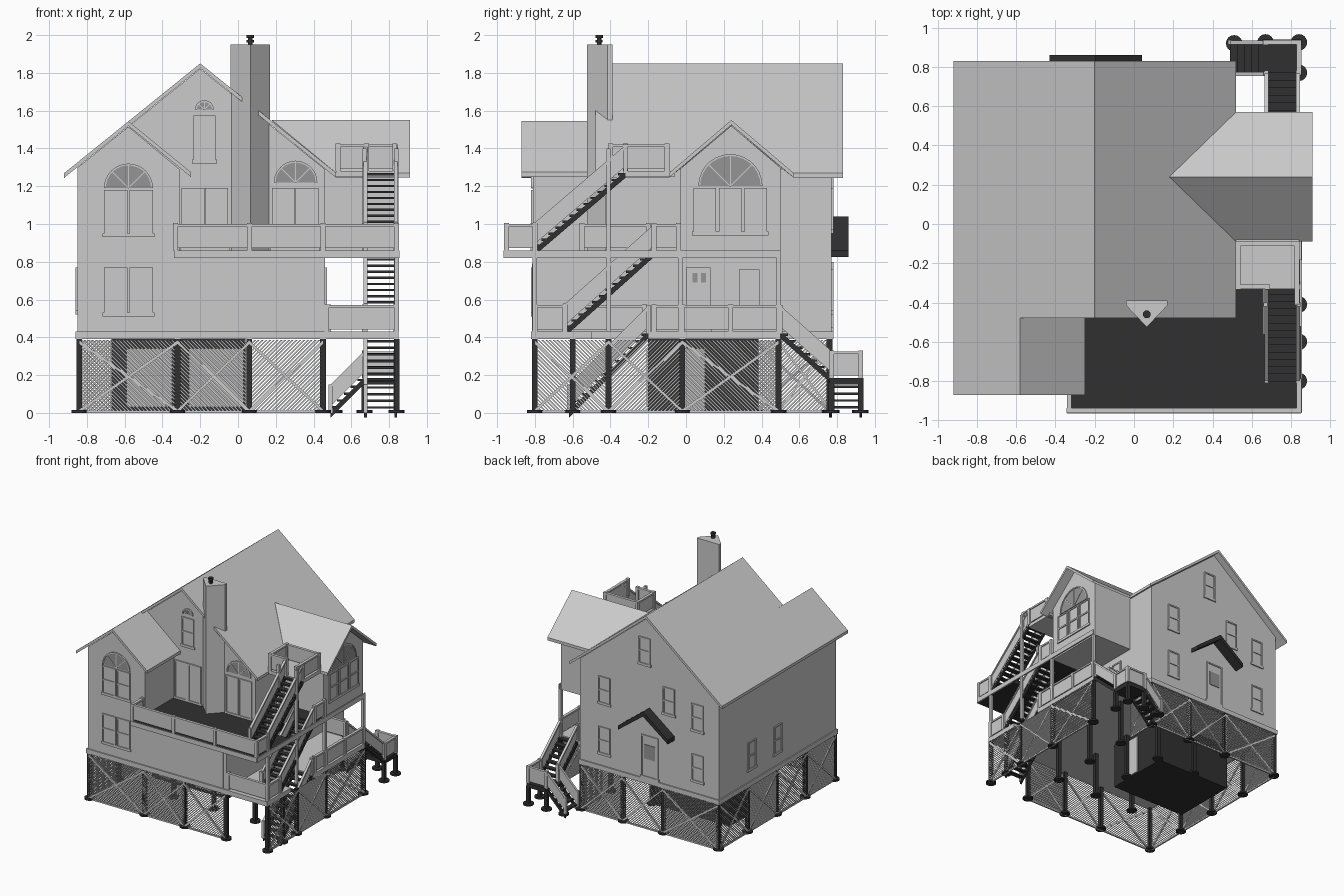
import bpy, bmesh, math
from mathutils import Vector as V

if "Cube" in bpy.data.objects:
    bpy.data.objects.remove(bpy.data.objects["Cube"])

dark = bpy.data.materials.new("dark_timber")
dark.diffuse_color = (0.03, 0.03, 0.03, 1)
dark.use_nodes = True
dark.node_tree.nodes["Principled BSDF"].inputs["Base Color"].default_value = dark.diffuse_color
glass = bpy.data.materials.new("glass_grey")
glass.diffuse_color = (0.3, 0.3, 0.3, 1)
glass.use_nodes = True
glass.node_tree.nodes["Principled BSDF"].inputs["Base Color"].default_value = glass.diffuse_color

# ---- helpers: every piece is a (polygon, extrusion vector) prism ----
def part(name, prisms, mat=None):
    bm = bmesh.new()
    for pts, vec in prisms:
        a = [bm.verts.new(p) for p in pts]
        b = [bm.verts.new(V(p) + V(vec)) for p in pts]
        bm.faces.new(a)
        bm.faces.new(b[::-1])
        for i in range(len(a)):
            j = (i + 1) % len(a)
            bm.faces.new((a[i], b[i], b[j], a[j]))
    bmesh.ops.recalc_face_normals(bm, faces=bm.faces)
    me = bpy.data.meshes.new(name)
    bm.to_mesh(me)
    bm.free()
    ob = bpy.data.objects.new(name, me)
    bpy.context.collection.objects.link(ob)
    if mat:
        me.materials.append(mat)
    return ob

def box(x0, x1, y0, y1, z0, z1):
    return [(x0, y0, z0), (x1, y0, z0), (x1, y1, z0), (x0, y1, z0)], (0, 0, z1 - z0)

def bar(p, q, h, t):
    """Upright strip of height h and thickness t between two points, may slope."""
    p, q = V(p), V(q)
    n = V((-(q - p).y, (q - p).x, 0)).normalized() * t
    o, up = n / 2, V((0, 0, h))
    return [p - o, q - o, q - o + up, p - o + up], n

def disc(x, y, r, z0, z1, n=16):
    return [(x + r * math.cos(k * math.tau / n), y + r * math.sin(k * math.tau / n), z0)
            for k in range(n)], (0, 0, z1 - z0)

def post(x, y, z0, z1, w=0.03):
    return box(x - w / 2, x + w / 2, y - w / 2, y + w / 2, z0, z1)

def rail(name, pts, z):
    out = [post(x, y, z, z + 0.145, 0.026) for x, y in pts]
    for a, b in zip(pts, pts[1:]):
        out += [bar((*a, z + 0.012), (*b, z + 0.012), 0.115, 0.008),
                bar((*a, z + 0.127), (*b, z + 0.127), 0.014, 0.024)]
    part(name, out)

def stair(name, lo, hi, w=0.16, n=12):
    lo, hi = V(lo), V(hi)
    d = hi - lo
    flat = V((d.x, d.y, 0))
    s = V((-d.y, d.x, 0)).normalized() * w / 2
    steps, rails = [], []
    for i in range(n):
        c = lo + flat * ((i + 0.5) / n) + V((0, 0, d.z * (i + 1) / n - 0.012))
        steps.append(bar(c - s, c + s, 0.012, flat.length / n * 1.1))
    for k in (-1, 1):
        dz = V((0, 0, 1))
        a, b = lo + s * k, hi + s * k
        steps.append(bar(a - dz * 0.025, b - dz * 0.025, 0.035, 0.014))
        rails += [bar(a + dz * 0.035, b + dz * 0.035, 0.095, 0.006),
                  bar(a + dz * 0.13, b + dz * 0.13, 0.018, 0.02),
                  post(a.x, a.y, a.z, a.z + 0.15, 0.022), post(b.x, b.y, b.z, b.z + 0.15, 0.022)]
    part(name + "_steps", steps, dark)
    part(name + "_handrails", rails)

# ---- house body ----
part("ground_floor_walls", [box(-.85, .46, -.81, .77, .43, .83)])
part("floor_platform", [box(-.86, .47, -.82, .78, .39, .43)])
part("main_upper_walls", [([(-.85, -.42, .82), (.46, -.42, .82), (.46, -.42, 1.29),
     (-.2, -.42, 1.822), (-.85, -.42, 1.298)], (0, 1.19, 0))])
part("front_wing_walls", [([(-.85, -.81, .82), (-.31, -.81, .82), (-.31, -.81, 1.29),
     (-.58, -.81, 1.515), (-.85, -.81, 1.298)], (0, .4, 0))])
part("side_wing_walls", [([(.3, -.03, .82), (.3, .5, .82), (.3, .5, 1.298),
     (.3, .24, 1.52), (.3, -.03, 1.292)], (.53, 0, 0))])

# ---- roofs ----
T = (0, 0, -.025)
mz = lambda x: 1.85 - abs(x + .2) * .806
part("main_roof", [
    ([(x, y, mz(x)) for x, y in ((-.92, -.87), (-.58, -.87), (-.58, -.48), (-.2, -.48), (-.2, .83), (-.92, .83))], T),
    ([(x, y, mz(x)) for x, y in ((-.2, -.48), (.52, -.48), (.52, -.09), (.18, .24), (.52, .57), (.52, .83), (-.2, .83))], T)])
part("front_wing_roof", [([(-.58, -.87, 1.544), (-.25, -.87, 1.275), (-.25, -.42, 1.275), (-.58, -.42, 1.544)], T)])
part("side_wing_roof", [([(.18, .24, 1.55), (.91, .24, 1.55), (.91, y, 1.27), (.52, y, 1.27)], T) for y in (-.09, .57)])
part("back_door_canopy", [([(-.195, .76, 1.04), (x, .76, .86), (x, .76, .825), (-.195, .76, 1.0)], (0, .1, 0))
                          for x in (-.43, .04)], dark)

# ---- chimney ----
part("chimney", [([(-.04, -.39, .86), (.17, -.39, .86), (.17, -.415, .86), (.065, -.525, .86),
                   (-.04, -.415, .86)], (0, 0, 1.09))])
part("chimney_flue", [disc(.065, -.46, .012, 1.95, 1.985), disc(.065, -.46, .019, 1.962, 1.975),
                      disc(.065, -.46, .02, 1.985, 2.0)], dark)

# ---- windows and doors, placed in wall coordinates (u along wall, z up) ----
WALLS = {"front": ((0, -.81), (1, 0), (0, -1)), "front_back": ((0, -.42), (1, 0), (0, -1)),
         "back": ((0, .77), (1, 0), (0, 1)), "left": ((-.85, 0), (0, 1), (-1, 0)),
         "wing": ((.83, 0), (0, 1), (1, 0)), "right": ((.46, 0), (0, 1), (1, 0))}
frames, panes, fans = [], [], []

def flat_poly(wall, pts, depth):
    o, u, n = WALLS[wall]
    return [(o[0] + u[0] * a, o[1] + u[1] * a, z) for a, z in pts], (n[0] * depth, n[1] * depth, 0)

def rect(wall, a, b, z0, z1, d):
    return flat_poly(wall, [(a, z0), (b, z0), (b, z1), (a, z1)], d)

def window(wall, a, b, z0, z1, sash=True):
    w = .011
    panes.append(rect(wall, a, b, z0, z1, .003))
    for r in ((a, a + w, z0, z1), (b - w, b, z0, z1), (a, b, z1 - w, z1), (a - .008, b + .008, z0 - .01, z0 + w)):
        frames.append(rect(wall, *r, .01))
    if sash:
        m = (z0 + z1) / 2
        frames.append(rect(wall, a, b, m - .006, m + .006, .01))

def fan(wall, c, z, r, n=14):
    arc = [(math.cos(math.pi * k / n), math.sin(math.pi * k / n)) for k in range(n + 1)]
    fans.append(flat_poly(wall, [(c + r * x, z + r * y) for x, y in arc], .004))
    for (x0, y0), (x1, y1) in zip(arc, arc[1:]):
        frames.append(flat_poly(wall, [(c + q * x, z + q * y) for q, x, y in
                      ((r, x0, y0), (r, x1, y1), (r - .01, x1, y1), (r - .01, x0, y0))], .01))
    for k in (1, 2, 3):
        t = math.pi * k / 4
        dx, dy = math.cos(t), math.sin(t)
        e = .003
        frames.append(flat_poly(wall, [(c - dy * e, z + dx * e), (c + dy * e, z - dx * e),
                      (c + r * dx + dy * e, z + r * dy - dx * e), (c + r * dx - dy * e, z + r * dy + dx * e)], .008))

for a in (-.71, -.575):                       # paired windows on the front wing
    window("front", a, a + .125, .52, .77)
    window("front", a, a + .125, .94, 1.18)
fan("front", -.58, 1.19, .13)
for a, b in ((-.3, .05), (.07, .43)):         # flat panels under the deck
    panes.append(rect("front", a, b, .435, .79, .004))
for a in (-.3, -.175, .18, .305):             # glazed deck doors
    window("front_back", a, a + .122, .865, 1.19, False)
fan("front_back", .305, 1.22, .115)
window("front_back", -.235, -.12, 1.33, 1.575)
fan("front_back", -.178, 1.605, .05)
for a in (.04, .175, .31):                    # triple window of the side wing
    window("wing", a, a + .12, .95, 1.19)
fan("wing", .235, 1.2, .17)
window("right", .0, .13, .44, .77, False)
for a in (.035, .08):
    fans.append(rect("right", a, a + .026, .69, .74, .008))
window("right", .28, .39, .52, .76)
for y in (.33, -.02):
    window("left", y - .055, y + .055, .53, .77)
for c, z in ((.23, .53), (.23, .96), (-.65, .53), (-.65, .96), (-.38, 1.03), (-.15, 1.4)):
    window("back", c - .055, c + .055, z, z + .23)
window("back", -.28, -.12, .44, .8, False)
fans.append(rect("back", -.25, -.15, .6, .72, .008))
part("window_frames", frames)
part("window_panes", panes)
part("fan_lights", fans, glass)

# ---- decks and railings ----
part("lower_deck", [box(.46, .67, -.82, .5, .39, .43), box(.67, .85, -.82, -.5, .39, .43),
                    box(.67, .85, -.2, .5, .39, .43)])
part("upper_deck", [box(-.34, .67, -.96, -.42, .82, .86), box(.46, .67, -.42, -.03, .82, .86),
                    box(.67, .85, -.96, -.52, .82, .86), box(.67, .85, -.17, -.03, .82, .86)], dark)
part("upper_deck_edge", [box(-.34, .85, -.965, -.958, .82, .86), box(.845, .855, -.96, .5, .82, .86)])
part("lookout_platform", [box(.52, .84, -.33, -.06, 1.25, 1.28)])
rail("upper_front_railing", [(-.33, -.81), (-.33, -.95), (.06, -.95), (.45, -.95), (.84, -.95), (.84, -.8)], .86)
rail("upper_side_railing", [(.84, -.17), (.84, -.04)], .86)
rail("upper_stair_guard", [(.67, -.55), (.67, -.2)], .86)
rail("lower_front_railing", [(.47, -.8), (.84, -.8), (.84, -.64)], .43)
rail("lower_side_railing", [(.84, -.17), (.84, -.02), (.84, .235), (.84, .49)], .43)
rail("lower_back_railing", [(.48, .49), (.67, .49)], .43)
rail("lower_stair_guard", [(.67, -.64), (.67, -.22)], .43)
rail("lookout_railing", [(.68, -.32), (.53, -.32), (.53, -.1), (.83, -.1), (.83, -.4)], 1.28)

# ---- stairs ----
stair("ground_stair", (.755, -.62, 0), (.755, -.2, .42))
stair("middle_stair", (.755, -.64, .43), (.755, -.17, .85), n=13)
stair("lookout_stair", (.755, -.8, .86), (.755, -.32, 1.27), n=13)
stair("rear_stair", (.755, .77, .18), (.755, .5, .42), n=7)
stair("rear_lower_stair", (.49, .845, 0), (.67, .845, .18), n=5)
part("rear_landing", [box(.67, .85, .76, .94, .15, .185)], dark)
rail("rear_landing_railing", [(.67, .925), (.84, .925), (.84, .77)], .185)

# ---- stilts ----
stilts = [(x, y) for x in (-.84, -.32, .06, .45) for y in (-.8, -.41, -.02, .37, .76)]
stilts += [(.84, y) for y in (-.8, -.6, -.41, -.02, .49)]
rear = [(.51, .92), (.67, .925), (.84, .925), (.84, .77)]
part("stilts", [post(x, y, 0, .39) for x, y in stilts] + [post(x, y, 0, .16) for x, y in rear[1:]], dark)
part("stilt_feet", [disc(x, y, .042, 0, .014) for x, y in stilts + rear], dark)
part("deck_posts", [post(.84, y, .43, .82, .024) for y in (-.8, -.41, -.03, .49)] +
     [post(x, -.41, .86, 1.4, .022) for x in (.67, .84)])

# ---- slatted screens between the stilts ----
def screen(a, b, flip, H=.385, step=.02):
    a, b = (V((*b, 0)), V((*a, 0))) if flip else (V((*a, 0)), V((*b, 0)))
    L = (b - a).length
    u, up, out = (b - a).normalized(), V((0, 0, 1)), []
    n = V((-u.y, u.x, 0)) * .005
    for k in range(int((L + H) / step)):
        c = -H + (k + .5) * step
        t0, t1 = max(0, c), min(L, c + H)
        if t1 - t0 > .005:
            p, q = a + u * t0 + up * (t0 - c), a + u * t1 + up * (t1 - c)
            w = u * .005
            out.append(([p - w, p + w, q + w, q - w], n))
    m = V((0, 0, H - .02))                    # braces and top/bottom strips
    return out + [bar(a, b + m, .018, .012), bar(b, a + m, .018, .012), bar(a, b, .012, .012)]

slats, xs, ys = [], (-.84, -.32, .06, .45), (-.8, -.41, -.02, .37, .76)
for i, (p, q) in enumerate(zip(xs, xs[1:])):
    slats += screen((p, -.81), (q, -.81), i != 2) + screen((p, .77), (q, .77), i == 1)
for i, (p, q) in enumerate(zip(ys, ys[1:])):
    slats += screen((-.85, p), (-.85, q), i % 2 == 0)
for i, (p, q) in enumerate(((-.8, -.41), (-.41, -.02), (-.02, .49))):
    slats += screen((.85, p), (.85, q), i % 2 == 0)
slats += screen((.45, .49), (.45, .77), False)
part("slatted_screens", slats)

# ---- storage room below the house ----
part("storage_room", [box(-.67, .04, -.2, .37, .0, .39)], dark)
part("storage_doors", [box(-.59, -.35, -.21, -.2, .03, .34), box(-.26, .03, -.21, -.2, .03, .34),
                       box(.04, .05, -.02, .1, .01, .34)])
